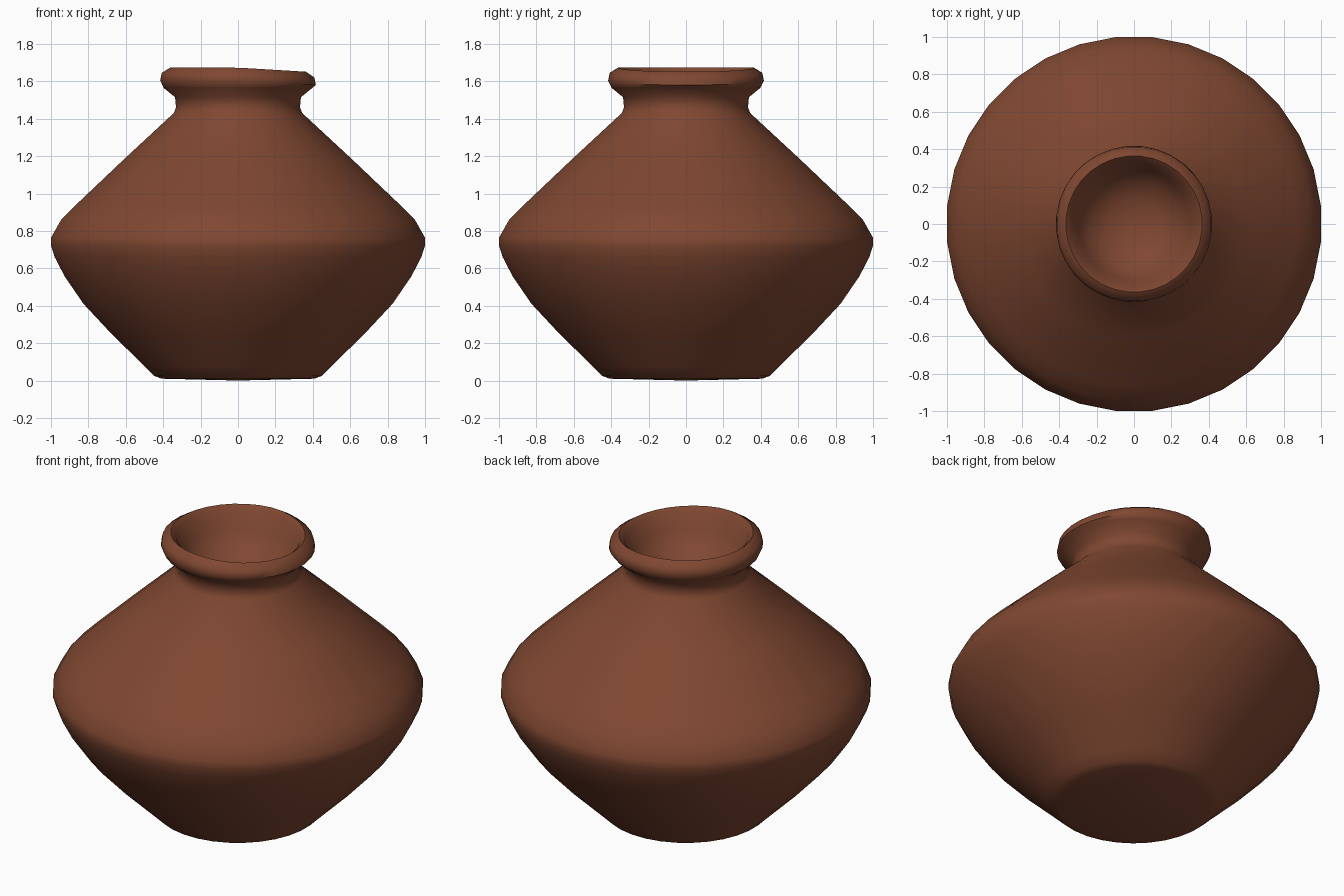
import bpy, bmesh, math
from mathutils import Matrix, Vector

cube = bpy.data.objects.get("Cube")
if cube:
    bpy.data.objects.remove(cube, do_unlink=True)

SIDES = 32

# Terracotta colour
clay = bpy.data.materials.new("brown_clay")
clay.use_nodes = True
colour = (0.215, 0.064, 0.031, 1)
clay.diffuse_color = colour
bsdf = next(n for n in clay.node_tree.nodes if n.type == 'BSDF_PRINCIPLED')
bsdf.inputs["Base Color"].default_value = colour
bsdf.inputs["Roughness"].default_value = 0.8

# Profile (radius, height): foot, belly, shoulder, neck, lip, inner bowl
profile = [
    (0, 0.0), (0.41, 0.01), (0.45, 0.025), (0.5, 0.075), (0.68, 0.25),
    (0.83, 0.41), (0.93, 0.555), (0.985, 0.66), (1.004, 0.72), (1.004, 0.765),
    (0.95, 0.86), (0.87, 0.94), (0.6, 1.195), (0.345, 1.43), (0.333, 1.46),
    (0.338, 1.515), (0.4, 1.565), (0.418, 1.605), (0.41, 1.645),
    (0.365, 1.673), (0.335, 1.645), (0.3, 1.55), (0.23, 1.46),
    (0.13, 1.41), (0, 1.39),
]

# Lathe the profile around the vertical axis
bm = bmesh.new()
verts = [bm.verts.new((r, 0, z)) for r, z in profile]
edges = [bm.edges.new(pair) for pair in zip(verts, verts[1:])]
bmesh.ops.spin(bm, geom=verts + edges, cent=(0, 0, 0), axis=(0, 0, 1),
               angle=math.tau, steps=SIDES, use_duplicate=False)
bmesh.ops.remove_doubles(bm, verts=bm.verts, dist=0.001)
bmesh.ops.rotate(bm, verts=bm.verts, cent=Vector(),
                 matrix=Matrix.Rotation(math.pi / SIDES, 3, 'Z'))
bmesh.ops.recalc_face_normals(bm, faces=bm.faces)

# Hand-made unevenness: the lip sags a little on one side
for v in bm.verts:
    if v.co.z > 1.6 and v.co.x > 0:
        v.co.z -= 0.06 * v.co.x

mesh = bpy.data.meshes.new("clay_pot")
bm.to_mesh(mesh)
bm.free()
mesh.materials.append(clay)
pot = bpy.data.objects.new("clay_pot", mesh)
bpy.context.collection.objects.link(pot)

# Smooth surface with a crisp foot edge
bpy.ops.object.select_all(action='DESELECT')
pot.select_set(True)
bpy.context.view_layer.objects.active = pot
bpy.ops.object.shade_smooth_by_angle(angle=math.radians(50))
